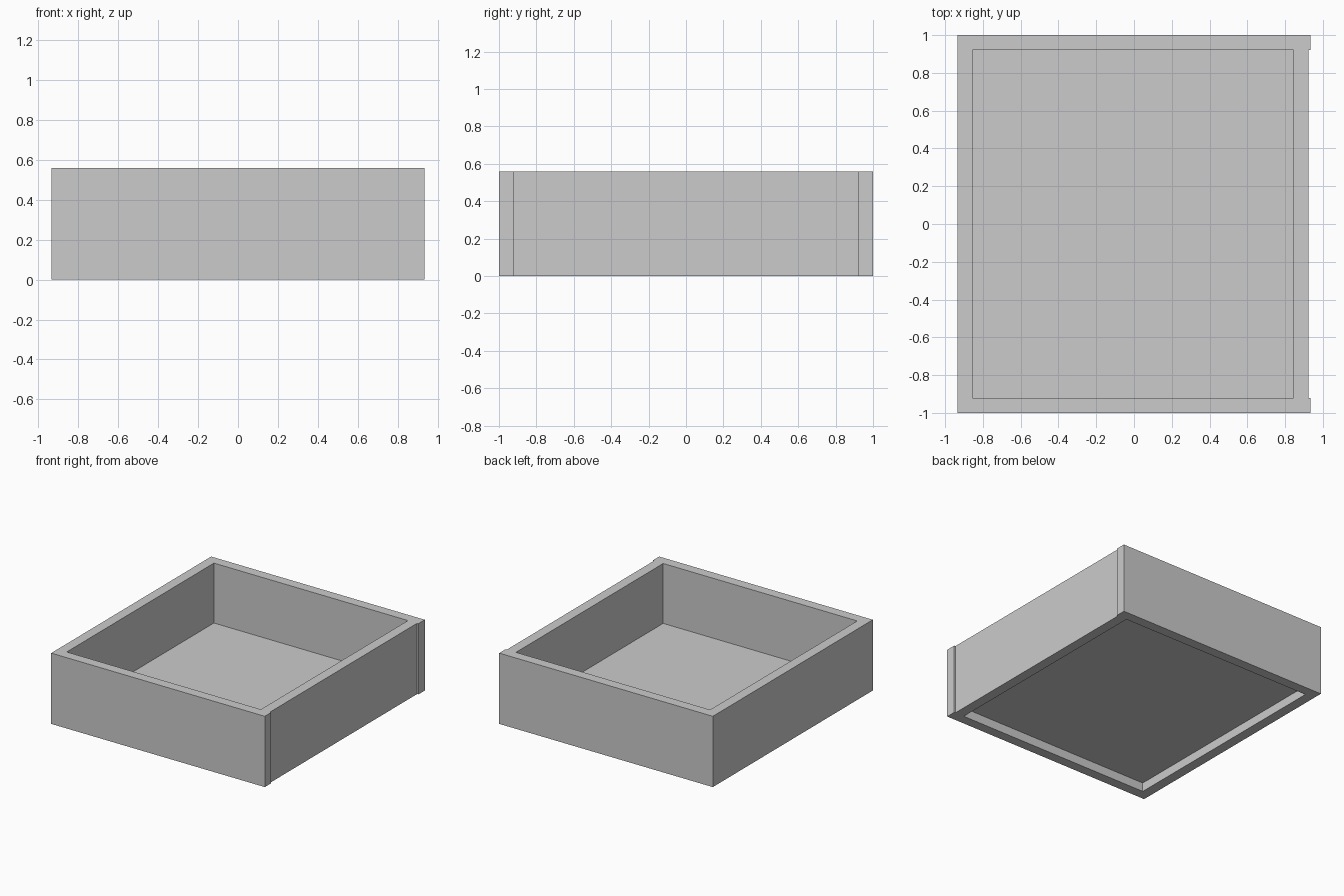
import bpy

if "Cube" in bpy.data.objects:
    bpy.data.objects.remove(bpy.data.objects["Cube"])


def box(name, lo, hi):
    """Axis-aligned box between two corners."""
    bpy.ops.mesh.primitive_cube_add(size=1, location=[(a + b) / 2 for a, b in zip(lo, hi)])
    ob = bpy.context.object
    ob.name = name
    ob.scale = [b - a for a, b in zip(lo, hi)]
    bpy.ops.object.transform_apply(location=False, rotation=False, scale=True)
    return ob


X, Y, H, T = 0.935, 1.0, 0.56, 0.08   # half width, half depth, height, wall thickness
STEP = 0.011                          # right wall sits slightly inside the end panels

# front and back panels span the full width
box("front_panel", (-X, -Y, 0), (X, -Y + T, H))
box("back_panel", (-X, Y - T, 0), (X, Y, H))

# side walls fit between them
box("left_wall", (-X, -Y + T, 0), (-X + T, Y - T, H))
box("right_wall", (X - STEP - T, -Y + T, 0), (X - STEP, Y - T, H))

# thin raised bottom board
box("bottom_board", (-X + T, -Y + T, 0.07), (X - STEP - T, Y - T, 0.086))
